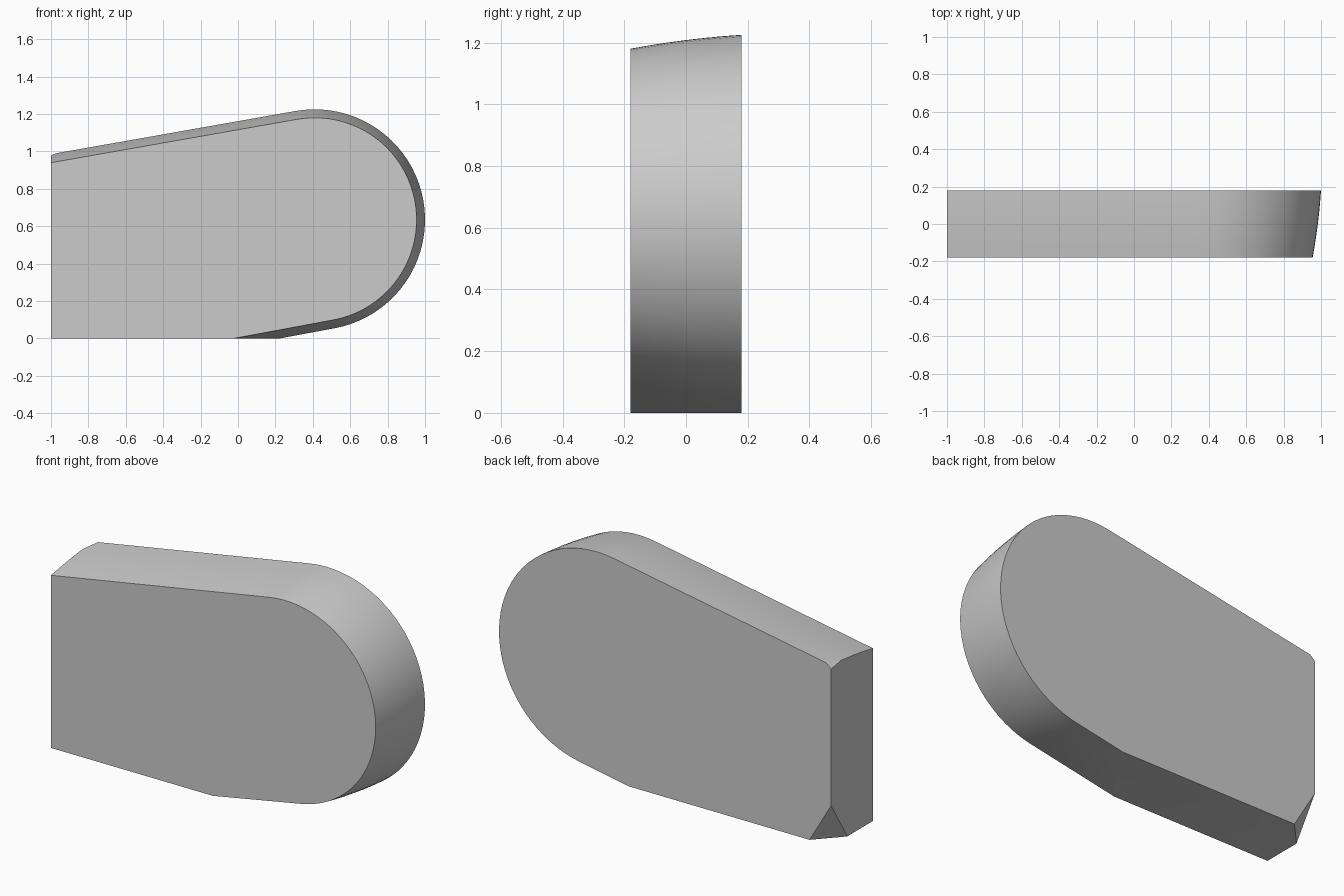
import bpy, bmesh, math
from mathutils import Vector

if "Cube" in bpy.data.objects:
    bpy.data.objects.remove(bpy.data.objects["Cube"])

CX, CZ = 0.41, 0.635                     # centre of the rounded end
TOP, LOW = math.radians(100), math.radians(-79.5)
SEGS = 40


def outline(r):
    """Rounded wedge: sloped top line, arc, sloped bottom line (x, z)."""
    pts = []
    for i in range(SEGS + 1):
        a = TOP + (LOW - TOP) * i / SEGS
        pts.append((CX + r * math.cos(a), CZ + r * math.sin(a)))
    (x0, z0), (x1, z1) = pts[0], pts[-1]
    far = -1.5
    top = (far, z0 + (far - x0) * math.tan(math.radians(10)))
    low = (far, z1 + (far - x1) * math.tan(math.radians(10.5)))
    return [top] + pts + [low]


def cut(bm, co, normal):
    """Trim away the side the normal points to and cap the opening."""
    geom = bm.verts[:] + bm.edges[:] + bm.faces[:]
    res = bmesh.ops.bisect_plane(bm, geom=geom, dist=1e-5, plane_co=co,
                                 plane_no=normal, clear_outer=True)
    edges = [e for e in res["geom_cut"]
             if isinstance(e, bmesh.types.BMEdge) and e.is_boundary]
    bmesh.ops.holes_fill(bm, edges=edges, sides=0)


def cut_corner(bm, a, b, c):
    a, b, c = Vector(a), Vector(b), Vector(c)
    n = (b - a).cross(c - a).normalized()
    if n.dot(a - Vector((0, 0, 0.6))) < 0:
        n = -n
    cut(bm, a, n)


# Slab body: lofted outlines, widening towards the back with a slight bulge
bm = bmesh.new()
rings = []
STEPS = 6
for i in range(STEPS + 1):
    t = -1 + 2 * i / STEPS
    r = 0.573 + 0.0225 * t - 0.0055 * t * t
    rings.append([bm.verts.new((x, 0.18 * t, z)) for x, z in outline(r)])
n = len(rings[0])
for a, b in zip(rings, rings[1:]):
    for j in range(n):
        k = (j + 1) % n
        bm.faces.new((a[j], a[k], b[k], b[j]))
bm.faces.new(rings[0])
bm.faces.new(rings[-1])
bmesh.ops.recalc_face_normals(bm, faces=bm.faces[:])

# Flat left end, flat base and the two clipped back corners
cut(bm, (-1, 0, 0), (-1, 0, 0))
cut(bm, (0, 0, 0), (0, 0, -1))
cut_corner(bm, (-1, 0.18, 0.22), (-1, 0.04, 0), (-0.87, 0.18, 0))
cut_corner(bm, (-0.97, 0.18, 0.99), (-1, 0.18, 0.965), (-1, 0.09, 0.979))
bmesh.ops.recalc_face_normals(bm, faces=bm.faces[:])

mesh = bpy.data.meshes.new("slab_body")
bm.to_mesh(mesh)
bm.free()
body = bpy.data.objects.new("slab_body", mesh)
bpy.context.collection.objects.link(body)

grey = bpy.data.materials.new("light grey")
grey.diffuse_color = (0.6, 0.6, 0.6, 1)
grey.use_nodes = True
grey.node_tree.nodes["Principled BSDF"].inputs["Base Color"].default_value = grey.diffuse_color
mesh.materials.append(grey)

# Smooth rim, sharp face edges
bpy.context.view_layer.objects.active = body
body.select_set(True)
bpy.ops.object.shade_smooth_by_angle(angle=math.radians(25))
